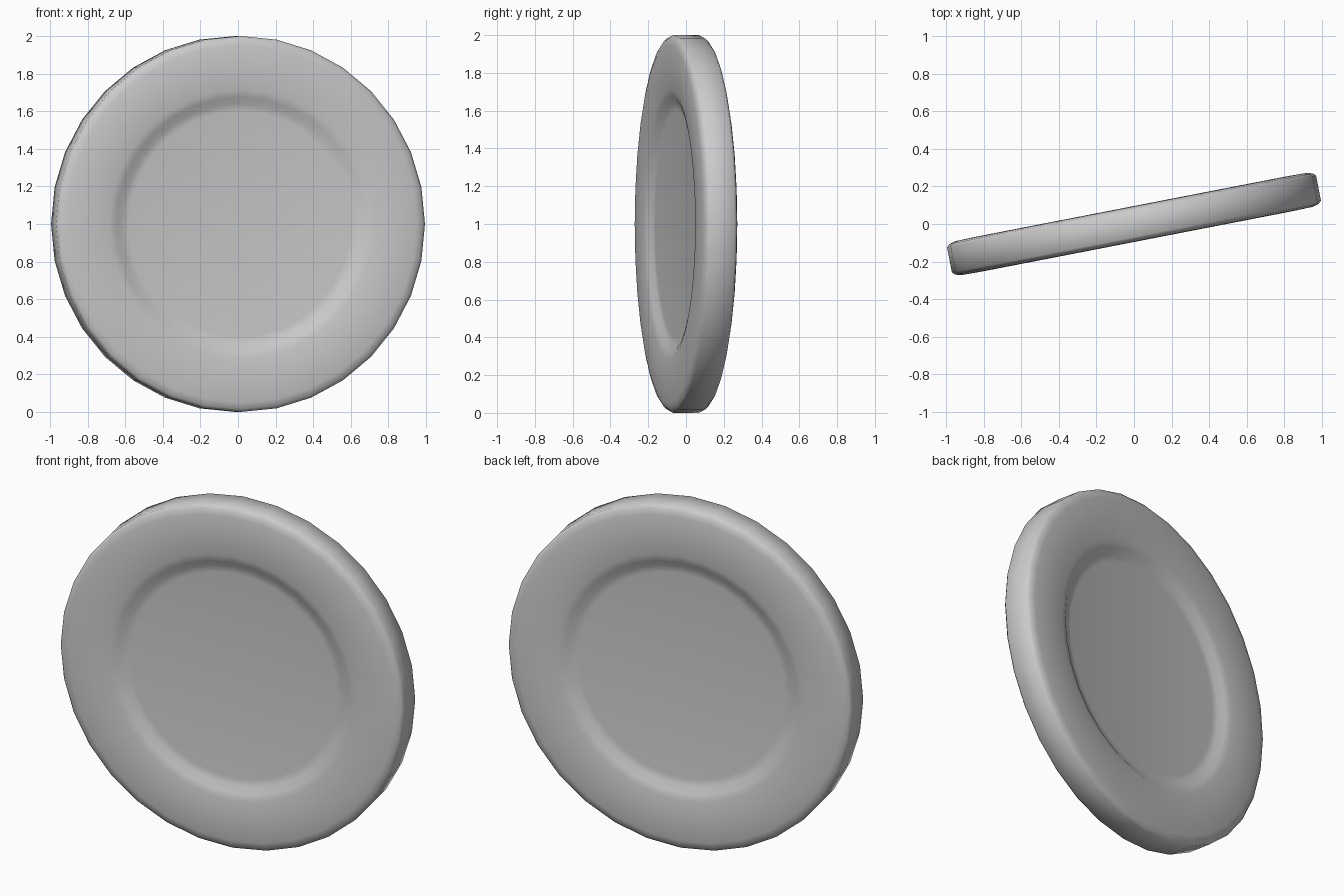
import bpy, bmesh, math
from mathutils import Matrix

if "Cube" in bpy.data.objects:
    bpy.data.objects.remove(bpy.data.objects["Cube"])

SEG = 32
TILT = math.radians(11)

# Half profile (radius, distance from the mid plane), floor centre to rim
half = [(0.60, 0.05), (0.64, 0.055), (0.675, 0.078), (0.715, 0.089),
        (0.83, 0.094), (0.95, 0.092), (0.985, 0.083), (1.0, 0.068)]
profile = [(r, -h) for r, h in half] + [(r, h) for r, h in reversed(half)]

# Disc dished on both faces, lathed around the y axis
bm = bmesh.new()
rings = []
for r, y in profile:
    ring = []
    for i in range(SEG):
        a = 2 * math.pi * i / SEG
        ring.append(bm.verts.new((r * math.cos(a), y, r * math.sin(a))))
    rings.append(ring)
for a, b in zip(rings, rings[1:]):
    for i in range(SEG):
        j = (i + 1) % SEG
        bm.faces.new((a[i], a[j], b[j], b[i]))
bm.faces.new(rings[0])
bm.faces.new(rings[-1])
bmesh.ops.recalc_face_normals(bm, faces=bm.faces)

# Turn slightly around the vertical and stand on the ground
bm.transform(Matrix.Translation((0, 0, 1)) @ Matrix.Rotation(TILT, 4, 'Z'))
for f in bm.faces:
    f.smooth = True
mesh = bpy.data.meshes.new("dished_disc")
bm.to_mesh(mesh)
bm.free()
disc = bpy.data.objects.new("dished_disc", mesh)
bpy.context.collection.objects.link(disc)
